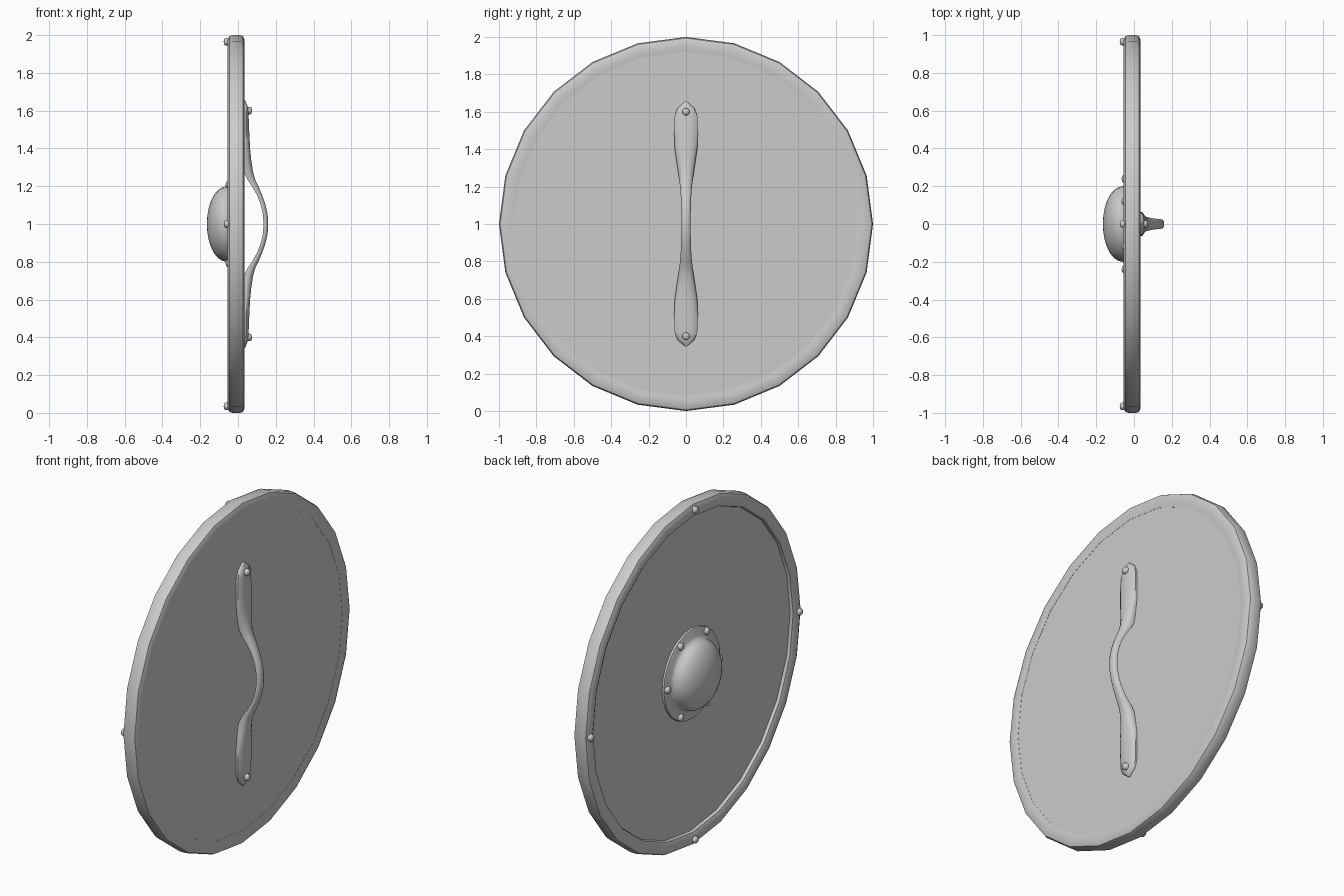
import bpy, bmesh
from math import sin, cos, pi, radians

if "Cube" in bpy.data.objects:
    bpy.data.objects.remove(bpy.data.objects["Cube"])


def finish(name, bm, angle=40):
    bmesh.ops.remove_doubles(bm, verts=bm.verts, dist=1e-5)
    bmesh.ops.recalc_face_normals(bm, faces=bm.faces)
    me = bpy.data.meshes.new(name)
    bm.to_mesh(me)
    bm.free()
    ob = bpy.data.objects.new(name, me)
    bpy.context.collection.objects.link(ob)
    bpy.ops.object.select_all(action='DESELECT')
    ob.select_set(True)
    bpy.context.view_layer.objects.active = ob
    bpy.ops.object.shade_smooth_by_angle(angle=radians(angle))
    return ob


def lathe(name, profile, sides=24, closed=False, at=(0, 0, 1), angle=40):
    """Turn (radius, x) points around the x axis."""
    bm = bmesh.new()
    rings = []
    for i in range(sides):
        a = 2 * pi * i / sides
        rings.append([bm.verts.new((at[0] + x, at[1] + r * sin(a), at[2] + r * cos(a)))
                      for r, x in profile])
    n = len(profile)
    for i in range(sides):
        p, q = rings[i], rings[(i + 1) % sides]
        for j in range(n if closed else n - 1):
            k = (j + 1) % n
            if profile[j][0] == 0:
                bm.faces.new((p[j], p[k], q[k]))
            elif profile[k][0] == 0:
                bm.faces.new((p[j], p[k], q[j]))
            else:
                bm.faces.new((p[j], p[k], q[k], q[j]))
    return finish(name, bm, angle)


def rivet(name, at, d):
    lathe(name, [(0.02, -0.02 * d), (0.02, 0.012 * d), (0.014, 0.018 * d), (0, 0.021 * d)],
          sides=10, at=at, angle=60)


# round board and its rim
lathe("board", [(0, 0.031), (0.95, 0.031), (0.95, -0.03), (0.26, -0.03), (0, -0.03)])
lathe("rim", [(0.92, -0.03), (0.925, -0.046), (0.945, -0.055), (0.975, -0.055), (0.994, -0.046),
              (1.0, -0.03), (1.0, 0.012), (0.994, 0.027), (0.975, 0.035), (0.945, 0.035),
              (0.92, 0.032)], closed=True)

# domed centre boss with flange
dome = [(0.2 * cos(t * pi / 14), -0.06 - 0.105 * sin(t * pi / 14)) for t in range(7)]
lathe("boss", [(0.265, -0.028), (0.262, -0.04), (0.25, -0.046), (0.215, -0.048)]
      + dome + [(0, -0.165)])

# rivets on rim and boss flange
for i in range(4):
    a = i * pi / 2
    rivet("rim_rivet", (-0.055, 0.965 * sin(a), 1 + 0.965 * cos(a)), -1)
for i in range(6):
    a = i * pi / 3
    rivet("boss_rivet", (-0.045, 0.24 * cos(a), 1 + 0.24 * sin(a)), -1)

# handle: (height from centre, half width, inner x, outer x), mirrored below
half = [(0, .025, .135, .160), (.05, .025, .132, .157), (.10, .026, .121, .146),
        (.15, .028, .102, .129), (.20, .032, .074, .108), (.235, .037, .050, .091),
        (.27, .041, .034, .081), (.33, .050, .030, .071), (.40, .060, .030, .064),
        (.50, .064, .030, .059), (.58, .060, .030, .056), (.62, .045, .030, .052),
        (.655, .004, .030, .038)]
stations = [(-h, w, a, b) for h, w, a, b in reversed(half[1:])] + half
section = [(-1, 0), (-1, .45), (-.75, .8), (-.35, 1), (.35, 1), (.75, .8), (1, .45), (1, 0)]
bm = bmesh.new()
loops = [[bm.verts.new((a + (b - a) * v, w * u, 1 + h)) for u, v in section]
         for h, w, a, b in stations]
for p, q in zip(loops, loops[1:]):
    for j in range(len(section)):
        k = (j + 1) % len(section)
        bm.faces.new((p[j], p[k], q[k], q[j]))
bm.faces.new(loops[0])
bm.faces.new(loops[-1])
finish("handle", bm, 50)

# handle rivets
for s in (-1, 1):
    rivet("handle_rivet", (0.054, 0, 1 + s * 0.6), 1)
